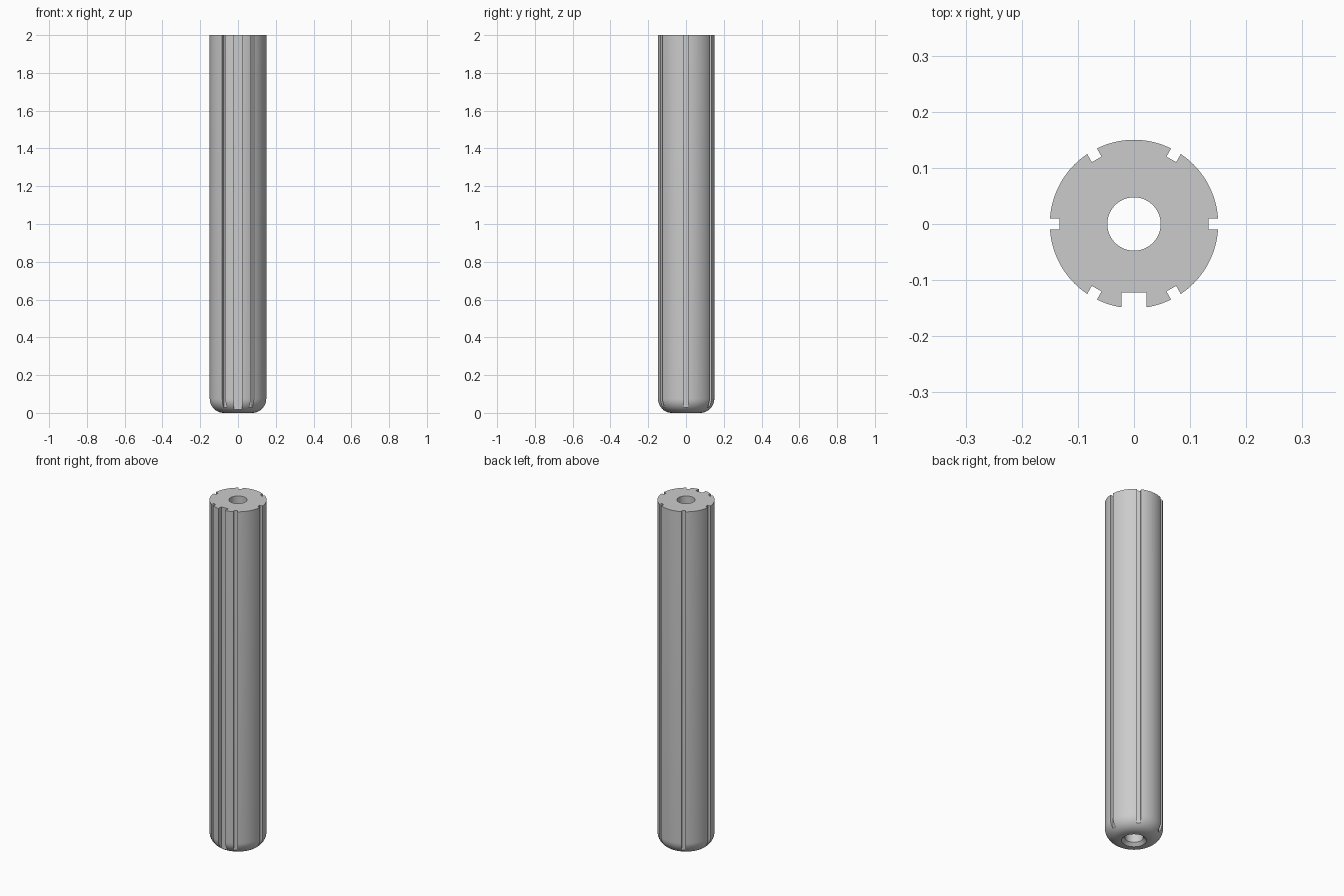
import bpy, bmesh, math
from mathutils import Matrix, Vector

HEIGHT, RADIUS, BORE = 2.0, 0.15, 0.0475
ROUND, CHAMFER = 0.075, 0.017

if "Cube" in bpy.data.objects:
    bpy.data.objects.remove(bpy.data.objects["Cube"], do_unlink=True)

grey = bpy.data.materials.new("plain_grey")
grey.use_nodes = True
colour = (0.6, 0.6, 0.6, 1)
grey.diffuse_color = colour
grey.node_tree.nodes["Principled BSDF"].inputs["Base Color"].default_value = colour


def make_object(name, bm):
    bmesh.ops.recalc_face_normals(bm, faces=bm.faces[:])
    mesh = bpy.data.meshes.new(name)
    bm.to_mesh(mesh)
    bm.free()
    mesh.materials.append(grey)
    obj = bpy.data.objects.new(name, mesh)
    bpy.context.scene.collection.objects.link(obj)
    return obj


# Bored rod: a closed profile with rounded lower rim and countersunk bore
profile = [(BORE, HEIGHT), (BORE, CHAMFER), (BORE + CHAMFER, 0)]
for i in range(13):
    a = math.pi / 2 * i / 12
    profile.append((RADIUS - ROUND + ROUND * math.sin(a), ROUND - ROUND * math.cos(a)))
profile.append((RADIUS, HEIGHT))

bm = bmesh.new()
verts = [bm.verts.new((r, 0, z)) for r, z in profile]
edges = [bm.edges.new((v, verts[(i + 1) % len(verts)])) for i, v in enumerate(verts)]
bmesh.ops.spin(bm, geom=verts + edges, axis=(0, 0, 1), cent=(0, 0, 0),
               angle=math.tau, steps=128, use_merge=True)
bmesh.ops.remove_doubles(bm, verts=bm.verts[:], dist=1e-5)
rod = make_object("grooved_rod", bm)

# Groove cutters: six narrow ones evenly spaced and one wide keyway at the front
grooves = [(60 * i, 0.02, 0.133) for i in range(6)] + [(270, 0.044, 0.122)]
bm = bmesh.new()
for angle, width, floor in grooves:
    depth = 0.06
    bmesh.ops.create_cube(bm, size=1, matrix=(
        Matrix.Rotation(math.radians(angle), 4, "Z")
        @ Matrix.Translation((floor + depth / 2, 0, HEIGHT / 2))
        @ Matrix.Diagonal(Vector((depth, width, HEIGHT + 0.2, 1)))))
cutter = make_object("groove_cutter", bm)
cutter.hide_render = True

# Cut the grooves
cut = rod.modifiers.new("grooves", "BOOLEAN")
cut.operation = "DIFFERENCE"
cut.solver = "EXACT"
cut.object = cutter
bpy.ops.object.select_all(action="DESELECT")
bpy.context.view_layer.objects.active = rod
rod.select_set(True)
bpy.ops.object.modifier_apply(modifier=cut.name)
bpy.data.objects.remove(cutter, do_unlink=True)
bpy.ops.object.shade_smooth_by_angle(angle=math.radians(30))
